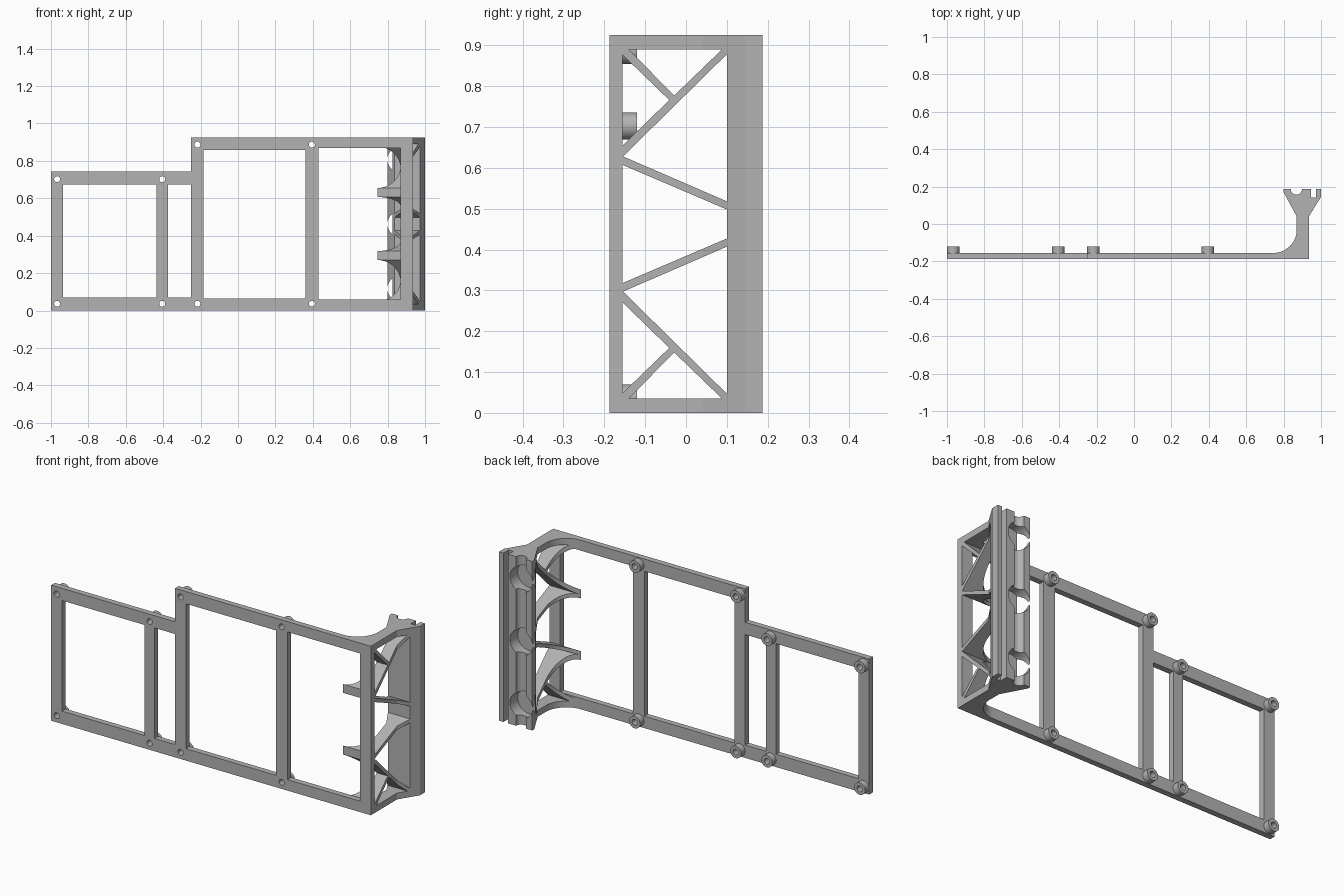
import bpy, bmesh, math
from mathutils import Vector

cube = bpy.data.objects.get("Cube")
if cube:
    bpy.data.objects.remove(cube, do_unlink=True)

grey = bpy.data.materials.new("plain grey")
grey.use_nodes = True
COLOUR = (0.45, 0.45, 0.45, 1)
grey.diffuse_color = COLOUR
grey.node_tree.nodes["Principled BSDF"].inputs["Base Color"].default_value = COLOUR

PLACE = {"x": lambda a, b, t: (t, a, b),
         "y": lambda a, b, t: (a, t, b),
         "z": lambda a, b, t: (a, b, t)}


def prisms(name, outlines, axis, lo, hi):
    """One object holding each 2D outline extruded along an axis."""
    bm = bmesh.new()
    for pts in outlines:
        ends = [[bm.verts.new(PLACE[axis](a, b, t)) for a, b in pts] for t in (lo, hi)]
        bm.faces.new(ends[0])
        bm.faces.new(ends[1][::-1])
        n = len(pts)
        for i in range(n):
            j = (i + 1) % n
            bm.faces.new((ends[0][j], ends[0][i], ends[1][i], ends[1][j]))
    bmesh.ops.recalc_face_normals(bm, faces=bm.faces)
    mesh = bpy.data.meshes.new(name)
    bm.to_mesh(mesh)
    bm.free()
    obj = bpy.data.objects.new(name, mesh)
    bpy.context.collection.objects.link(obj)
    mesh.materials.append(grey)
    return obj


def cut(obj, *cutters):
    """Subtract the cutters for good."""
    for c in cutters:
        mod = obj.modifiers.new("cut", "BOOLEAN")
        mod.operation, mod.solver, mod.object = "DIFFERENCE", "EXACT", c
    bpy.context.view_layer.update()
    graph = bpy.context.evaluated_depsgraph_get()
    mesh = bpy.data.meshes.new_from_object(obj.evaluated_get(graph))
    obj.modifiers.clear()
    obj.data = mesh


def rect(x0, x1, z0, z1):
    return [(x0, z0), (x1, z0), (x1, z1), (x0, z1)]


def arc(cx, cy, r, a0, a1, n):
    return [(cx + r * math.cos(math.radians(a0 + (a1 - a0) * i / n)),
             cy + r * math.sin(math.radians(a0 + (a1 - a0) * i / n))) for i in range(n + 1)]


def circle(cx, cy, r, n=32):
    return arc(cx, cy, r, 0, 360, n)[:-1]


FRONT, PLATE_BACK, BACK = -0.187, -0.155, 0.187
TOP, STEP_TOP = 0.925, 0.742
MID = TOP / 2

# Stepped flat frame with its windows
frame = prisms("front_frame", [[(-1, 0), (0.935, 0), (0.935, TOP), (-0.25, TOP),
                                (-0.25, STEP_TOP), (-1, STEP_TOP)]], "y", FRONT, PLATE_BACK)
windows = prisms("window_cutter", [rect(-0.935, -0.435, 0.07, 0.675),
                                   rect(-0.375, -0.25, 0.07, 0.675),
                                   rect(-0.185, 0.36, 0.065, 0.858),
                                   rect(0.43, 0.87, 0.06, 0.868)], "y", -0.3, 0)

# Screw bosses on the back of the frame
spots = [(x, z) for x, high in ((-0.967, 0.702), (-0.405, 0.702), (-0.217, 0.887), (0.395, 0.887))
         for z in (0.036, high)]
bosses = prisms("screw_bosses", [circle(x, z, 0.033) for x, z in spots], "y", PLATE_BACK, -0.12)
holes = prisms("hole_cutter", [circle(x, z, 0.016, 24) for x, z in spots], "y", -0.3, 0)
cut(frame, windows, holes)
cut(bosses, holes)

# End bracket: fillet, wall and flared clamp in one profile
profile = ([(0.935, PLATE_BACK), (0.935, 0.04), (1, 0.145), (1, BACK), (0.974, BACK),
            (0.974, 0.143), (0.946, 0.143), (0.946, BACK), (0.9, BACK)]
           + arc(0.868, BACK, 0.03, 0, -180, 12)
           + [(0.8, BACK), (0.8, 0.17), (0.87, 0.04)]
           + arc(0.745, -0.03, 0.125, 0, -90, 16))
bracket = prisms("end_bracket", [profile], "z", 0, TOP)

# Truss openings through the wall, mirrored about mid height
upper = [[(-0.14, 0.89), (0.088, 0.89), (-0.029, 0.777)],
         [(PLATE_BACK, 0.876), (PLATE_BACK, 0.655), (-0.041, 0.766)],
         [(0.1, 0.878), (0.1, 0.518), (-0.154, 0.628)]]
lower = [[(y, TOP - z) for y, z in tri] for tri in upper]
middle = [[(PLATE_BACK, 0.607), (0.1, 0.498), (0.1, TOP - 0.498), (PLATE_BACK, TOP - 0.607)]]
truss = prisms("truss_cutter", upper + lower + middle, "x", 0.6, 1.2)

# Round pockets across the clamp groove
pockets = prisms("pocket_cutter", [circle(0.867, MID + d, 0.068) for d in (-0.345, 0, 0.345)],
                 "y", 0.12, 0.3)
cut(bracket, truss, pockets)

for helper in (windows, holes, truss, pockets):
    bpy.data.objects.remove(helper, do_unlink=True)

# Smooth the round walls, keep the edges crisp
for obj in (frame, bosses, bracket):
    bpy.ops.object.select_all(action="DESELECT")
    obj.select_set(True)
    bpy.context.view_layer.objects.active = obj
    bpy.ops.object.shade_smooth_by_angle(angle=math.radians(25))
